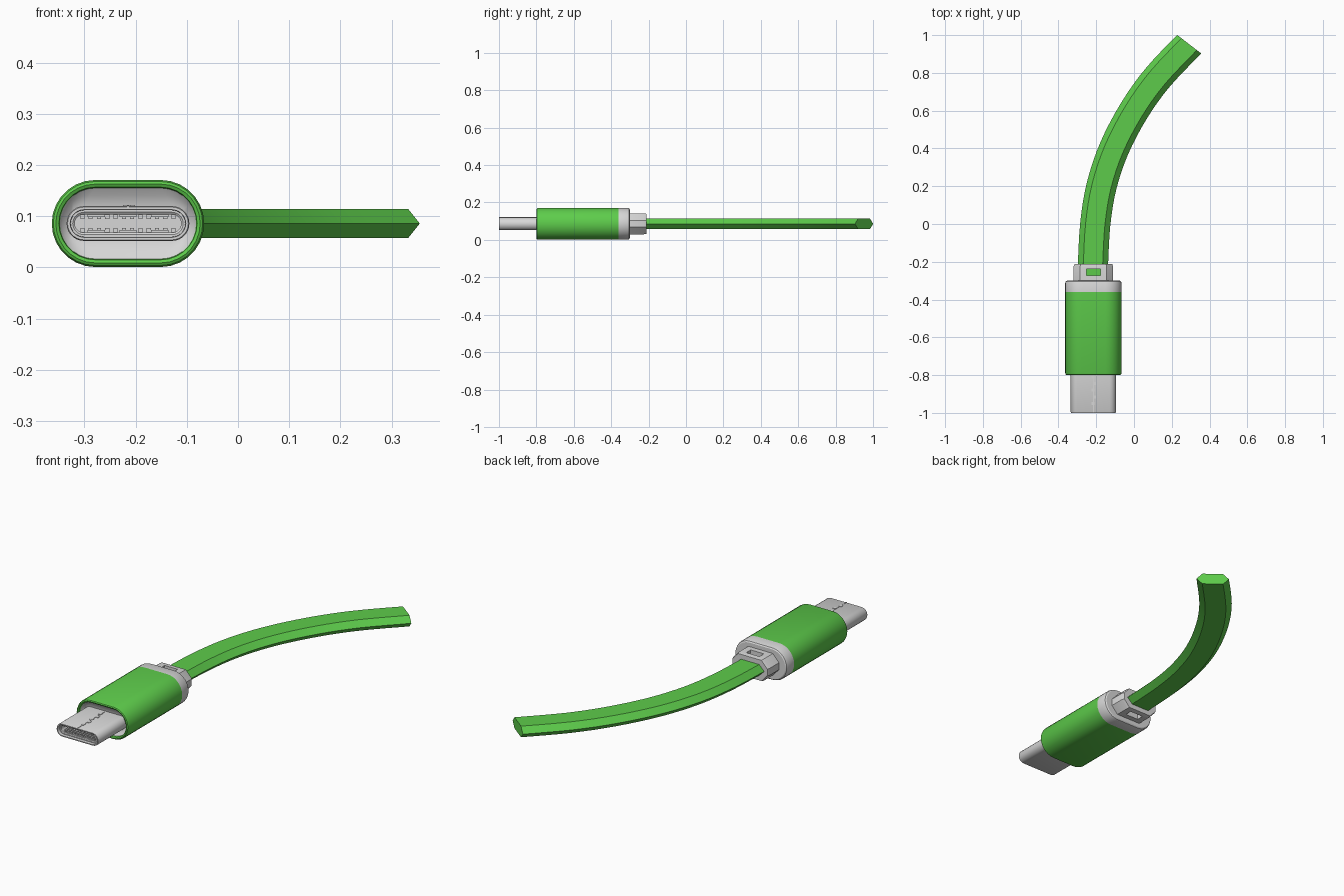
import bpy, bmesh, math
from mathutils import Vector

CX, CZ = -0.215, 0.086          # axis of the connector

if "Cube" in bpy.data.objects:
    bpy.data.objects.remove(bpy.data.objects["Cube"])


def material(name, rgb):
    m = bpy.data.materials.new(name)
    m.use_nodes = True
    m.diffuse_color = (*rgb, 1)
    m.node_tree.nodes["Principled BSDF"].inputs["Base Color"].default_value = (*rgb, 1)
    return m


GREEN = material("green rubber", (0.11, 0.6, 0.07))
GREY = material("pale grey", (0.68, 0.68, 0.68))


def finish(name, bm, mat, smooth=True):
    bmesh.ops.recalc_face_normals(bm, faces=bm.faces)
    me = bpy.data.meshes.new(name)
    bm.to_mesh(me)
    bm.free()
    me.materials.append(mat)
    ob = bpy.data.objects.new(name, me)
    bpy.context.collection.objects.link(ob)
    if smooth:
        bpy.ops.object.select_all(action='DESELECT')
        ob.select_set(True)
        bpy.context.view_layer.objects.active = ob
        bpy.ops.object.shade_smooth_by_angle(angle=math.radians(30))
    return ob


def loft(name, rings, mat, caps=(True, True)):
    """Skin equal-length rings of 3D points."""
    bm = bmesh.new()
    loops = [[bm.verts.new(p) for p in r] for r in rings]
    for a, b in zip(loops, loops[1:]):
        for i in range(len(a)):
            j = (i + 1) % len(a)
            bm.faces.new((a[i], a[j], b[j], b[i]))
    if caps[0]:
        bm.faces.new(loops[0])
    if caps[1]:
        bm.faces.new(loops[-1])
    return finish(name, bm, mat)


def pill(flat, r, y, n=14):
    """Stadium outline: straight half-length, end radius, depth."""
    pts = []
    for side in (1, -1):
        for i in range(n + 1):
            a = math.pi * (i / n - 0.5)
            pts.append((CX + side * (flat + r * math.cos(a)), y, CZ + side * r * math.sin(a)))
    return pts


def box(name, center, size, mat):
    bm = bmesh.new()
    bmesh.ops.create_cube(bm, size=1)
    for v in bm.verts:
        v.co = Vector(center) + Vector([c * s for c, s in zip(v.co, size)])
    return finish(name, bm, mat, smooth=False)


# Grip sleeve with a rounded front lip
F = 0.064
loft("grip_sleeve", [pill(F, 0.085, -0.36), pill(F, 0.085, -0.79), pill(F, 0.082, -0.797),
                     pill(F, 0.077, -0.80), pill(F, 0.071, -0.797), pill(F, 0.069, -0.785)],
     GREEN, (True, False))

# Dished face between sleeve and plug
loft("front_dish", [pill(F, 0.0695, -0.787), pill(F + 0.01, 0.055, -0.778),
                    pill(0.086, 0.033, -0.77)], GREY, (False, True))

# Rear collar with softened back edge
loft("rear_collar", [pill(F, 0.085, -0.36), pill(F, 0.085, -0.312), pill(F, 0.082, -0.304),
                     pill(F, 0.076, -0.30)], GREY)

# Hollow metal plug
P = 0.086
loft("plug_shell", [pill(P, 0.034, -0.77), pill(P, 0.034, -0.996), pill(P, 0.032, -1.0),
                    pill(P, 0.027, -1.0), pill(P, 0.026, -0.995), pill(P, 0.026, -0.98)],
     GREY, (True, False))
loft("plug_liner", [pill(P, 0.0262, -0.985), pill(P, 0.022, -0.985),
                    pill(P, 0.018, -0.982), pill(P, 0.018, -0.84)], GREY, (False, True))

# Contact springs along both inner walls
for side, row in ((1, "upper"), (-1, "lower")):
    for i in range(12):
        x = CX + (i - 5.5) * 0.0162
        box(f"{row}_contact_{i + 1}", (x, -0.91, CZ + side * 0.0135), (0.008, 0.13, 0.009), GREY)
    for i in (-1, 0, 1):
        box(f"{row}_spring_bar_{i + 2}", (CX + i * 0.062, -0.975, CZ + side * 0.0155),
            (0.034, 0.008, 0.006), GREY)

# Interlocking seam on the plug's upper face
for i in range(5):
    y = -0.95 + i * 0.035
    box(f"seam_tab_{i + 1}", (CX + (0.006 if i % 2 else -0.002), y, CZ + 0.034),
        (0.016, 0.016, 0.004), GREY)
box("seam_line", (CX, -0.89, CZ + 0.034), (0.004, 0.218, 0.003), GREY)

# Strain relief: faceted sleeve with a window through top and bottom
outline = [(0.105, 0.018), (0.07, 0.056), (-0.07, 0.056), (-0.105, 0.018),
           (-0.105, -0.018), (-0.07, -0.056), (0.07, -0.056), (0.105, -0.018)]
relief = loft("strain_relief", [[(CX + x * s, y, CZ + z * s) for x, z in outline]
                                for y, s in ((-0.305, 1), (-0.225, 1), (-0.212, 0.95))], GREY)
cutter = box("window_cutter", (CX, -0.255, CZ), (0.075, 0.036, 0.3), GREY)
cutter.hide_render = True
cutter.hide_set(True)
cut = relief.modifiers.new("window", 'BOOLEAN')
cut.operation = 'DIFFERENCE'
cut.object = cutter
cut.solver = 'EXACT'

# Flat six-sided cable swept along a bend
path = [Vector(p) for p in ((-0.22, -0.29), (-0.217, -0.21), (-0.205, 0.0), (-0.172, 0.2),
                            (-0.105, 0.4), (0.0, 0.6), (0.125, 0.775), (0.292, 0.952))]
section = [(1, 0), (0.64, 1), (-0.64, 1), (-1, 0), (-0.64, -1), (0.64, -1)]


def spline(i, t):
    p0, p1, p2, p3 = (path[min(max(i + k, 0), len(path) - 1)] for k in (-1, 0, 1, 2))
    return 0.5 * (2 * p1 + (p2 - p0) * t + (2 * p0 - 5 * p1 + 4 * p2 - p3) * t * t
                  + (3 * p1 - p0 - 3 * p2 + p3) * t ** 3)


line = [spline(i, k / 4) for i in range(len(path) - 1) for k in range(4)] + [path[-1]]
rings = []
for i, p in enumerate(line):
    d = (line[min(i + 1, len(line) - 1)] - line[max(i - 1, 0)]).normalized()
    if i == len(line) - 1:
        d = Vector((0.61, 0.79))    # end is cut slightly askew
    rings.append([(p.x + d.y * u * 0.08, p.y - d.x * u * 0.08, CZ + w * 0.0285)
                  for u, w in section])
loft("cable", rings, GREEN)
